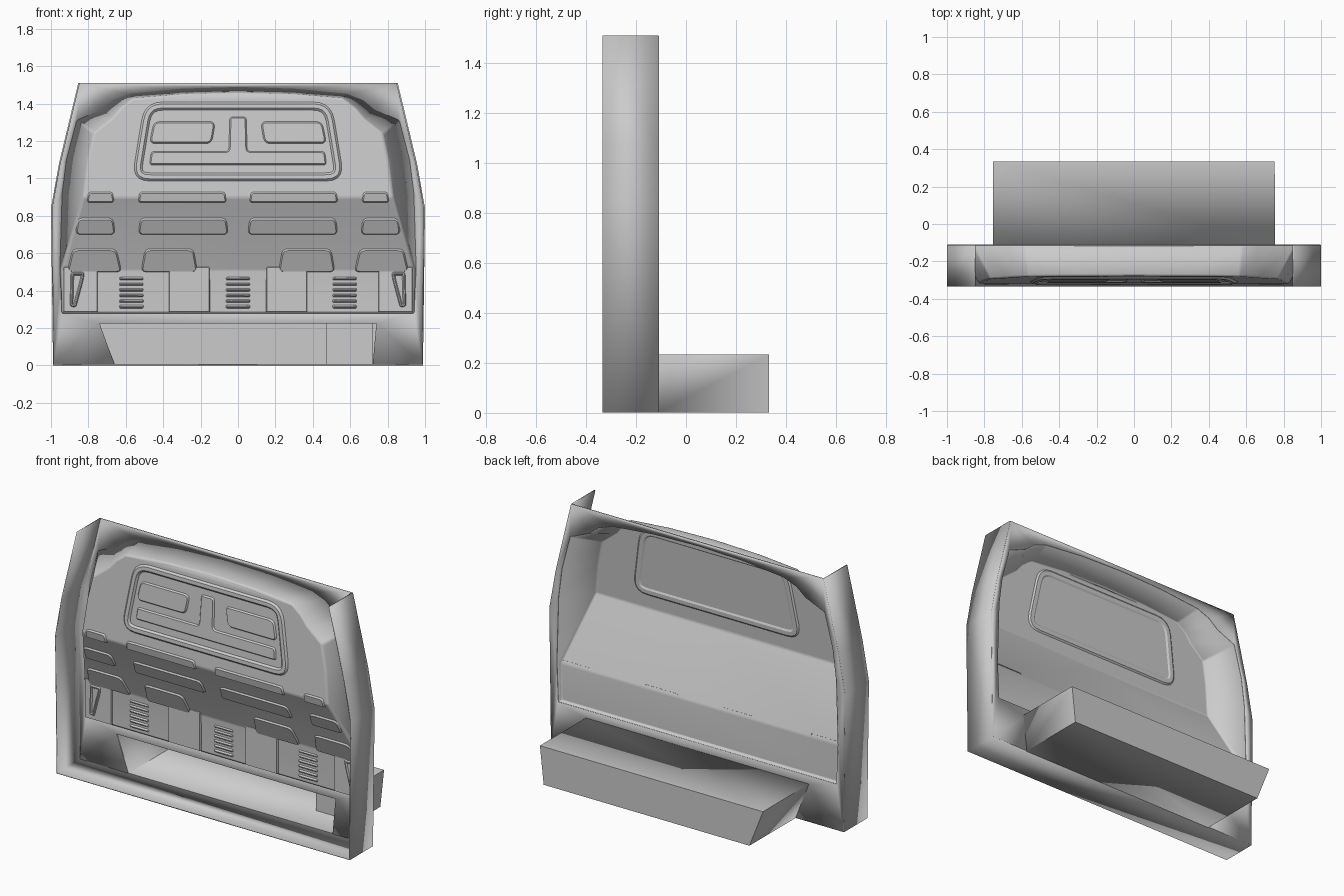
import bpy, bmesh, math
from mathutils import Vector

if "Cube" in bpy.data.objects:
    bpy.data.objects.remove(bpy.data.objects["Cube"])

T = 0.008                      # sheet thickness


def obj(name, bm, thick=0, mirror=False, bevel=0):
    me = bpy.data.meshes.new(name)
    bm.to_mesh(me)
    bm.free()
    o = bpy.data.objects.new(name, me)
    bpy.context.collection.objects.link(o)
    bpy.context.view_layer.objects.active = o
    o.select_set(True)
    bpy.ops.object.shade_smooth_by_angle(angle=math.radians(28))
    o.select_set(False)
    if mirror:
        o.modifiers.new("Mirror", 'MIRROR').use_clip = True
    if bevel:
        b = o.modifiers.new("Bevel", 'BEVEL')
        b.width, b.segments, b.limit_method = bevel, 3, 'ANGLE'
        b.angle_limit = math.radians(20)
    if thick:
        s = o.modifiers.new("Solidify", 'SOLIDIFY')
        s.thickness, s.offset = thick, 0
    return o


def surf(z):
    """Front surface depth of the pressed panel at height z."""
    p = [(0.0, -.13), (.51, -.135), (.9, -.315), (1.5, -.272)]
    for (a, ya), (b, yb) in zip(p, p[1:]):
        if z <= b:
            return ya + (yb - ya) * (z - a) / (b - a)
    return p[-1][1]


def rounded(pts, r, n=5):
    out = []
    for i, c in enumerate(pts):
        c = Vector(c)
        a, b = Vector(pts[i - 1]) - c, Vector(pts[(i + 1) % len(pts)]) - c
        p = c + a.normalized() * min(r, a.length * .48)
        q = c + b.normalized() * min(r, b.length * .48)
        for k in range(n + 1):
            t = k / n
            out.append(p * (1 - t) ** 2 + c * 2 * t * (1 - t) + q * t * t)
    return out


def rect(x0, x1, z0, z1, taper=0):
    return [(x0, z0), (x1, z0), (x1 - taper, z1), (x0 + taper, z1)]


def pads(name, shapes, r=.02, steps=((.008, .01),), mirror=True, back=False, depth=surf):
    """Embossed shapes: rounded outlines laid on the panel, then stepped inwards."""
    bm = bmesh.new()
    for s in shapes:
        off = .006 if back else -.003
        vs = [bm.verts.new((p.x, depth(p.y) + off, p.y)) for p in rounded(s, r)]
        f = bm.faces.new(vs)
        f.normal_update()
        if (f.normal.y > 0) != back:
            f.normal_flip()
        for th, d in steps:
            bmesh.ops.inset_individual(bm, faces=[f], thickness=th, depth=d)
    return obj(name, bm, mirror=mirror)


# pressed panel: outer rim and inner face outline (right half)
rim = [(.94, .28), (.95, .52), (.938, .92), (.915, 1.1), (.86, 1.31),
       (.73, 1.365), (.67, 1.415), (.58, 1.45), (.3, 1.477), (0, 1.486)]
face = [(.93, .285), (.935, .51), (.825, .9), (.80, 1.1), (.77, 1.24),
        (.67, 1.32), (.63, 1.37), (.56, 1.425), (.3, 1.447), (0, 1.455)]
bm = bmesh.new()
R = [bm.verts.new((x, -.113, z)) for x, z in rim]
F = [bm.verts.new((x, surf(z), z)) for x, z in face]
C = [bm.verts.new((0, surf(z), z)) for x, z in face[:-1]] + [F[-1]]
for i in range(len(rim) - 1):
    bm.faces.new((R[i], R[i + 1], F[i + 1], F[i]))
    q = [F[i], F[i + 1], C[i + 1], C[i]]
    bm.faces.new(list(dict.fromkeys(q)))
base = bm.verts.new((0, -.113, .28))
bm.faces.new((R[0], F[0], C[0], base))
bmesh.ops.recalc_face_normals(bm, faces=bm.faces)
obj("bulkhead_panel", bm, T, True, .018)

# back plate with the panel opening and the footwell cut-out
side = [(.986, .004), (.996, .84), (.953, 1.08), (.85, 1.51)]
outer = side + [(-x, z) for x, z in reversed(side)]
outer += [(-.66, .004), (-.74, .225), (.74, .225), (.72, .004)]
hole = rim + [(-x, z) for x, z in reversed(rim[:-1])]
bm = bmesh.new()
edges = []
for loop in (outer, hole):
    vs = [bm.verts.new((x, -.113, z)) for x, z in loop]
    edges += [bm.edges.new((vs[i - 1], vs[i])) for i in range(len(vs))]
bmesh.ops.triangle_fill(bm, edges=edges, use_beauty=True, use_dissolve=False)
obj("back_plate", bm, T)

# side walls and floor in one bent strip
strip = list(reversed(side)) + [(-x, z) for x, z in side]
bm = bmesh.new()
a = [bm.verts.new((x, -.335, z)) for x, z in strip]
b = [bm.verts.new((x, -.111, z)) for x, z in strip]
for i in range(len(strip) - 1):
    bm.faces.new((a[i], a[i + 1], b[i + 1], b[i]))
obj("walls_and_floor", bm, T)

# hollow footwell box behind, open to the front
sec = [(-.66, .004), (.725, .004), (.75, .231), (-.75, .231)]
bm = bmesh.new()
a = [bm.verts.new((x, -.113, z)) for x, z in sec]
b = [bm.verts.new((x, .331, z)) for x, z in sec]
for i in range(4):
    bm.faces.new((a[i - 1], a[i], b[i], b[i - 1]))
bm.faces.new(b)
bmesh.ops.recalc_face_normals(bm, faces=bm.faces)
obj("footwell_box", bm, T)

# step inside the footwell
bm = bmesh.new()
bmesh.ops.create_cube(bm, size=1)
for v in bm.verts:
    v.co = (.595 + v.co.x * .25, .203 + v.co.y * .246, .117 + v.co.z * .222)
obj("footwell_step", bm)

# window frame with a sunken pane, plus its lip at the rear
window = [(-.57, .985), (.57, .985), (.5, 1.41), (-.5, 1.41)]
pads("window_frame", [window], .1, ((.012, .012), (.022, 0), (.012, -.012)), False)
pads("window_rear_lip", [window], .1, ((.01, .008), (.025, 0), (.01, -.006)), False, True)
pads("window_slots", [[(.14, 1.185), (.475, 1.185), (.45, 1.305), (.12, 1.305)]], .035)
pads("window_tee", [[(-.475, 1.07), (.475, 1.07), (.465, 1.145), (.05, 1.145),
                     (.045, 1.33), (-.045, 1.33), (-.05, 1.145), (-.465, 1.145)]],
     .02, mirror=False)

# stiffening beads across the bend and the sloped face
pads("upper_beads", [rect(.06, .535, .87, .93, .008), rect(.66, .81, .87, .93, .01)])
pads("middle_beads", [rect(.05, .535, .7, .79, .012), rect(.655, .87, .7, .79, .012)], .03)
pads("arch_pads", [rect(.215, .52, .5, .625, .022), rect(.62, .915, .5, .625, .03)], .03)


# lower pads, louvres and corner pockets
def low(z):
    return -.133


pads("lower_pads", [rect(.15, .37, .285, .53), rect(.75, .935, .285, .53)], .006,
     ((.005, .012),), depth=low)
louvre = [(z, z + .019) for z in [.305 + .03 * i for i in range(6)]]
pads("side_louvres", [rect(.505, .635, *l) for l in louvre], .008, depth=low)
pads("centre_louvres", [rect(-.065, .065, *l) for l in louvre], .008, mirror=False, depth=low)
pads("corner_pockets", [[(.865, .31), (.9, .315), (.895, .5), (.82, .5), (.825, .46)]],
     .015, ((.006, .01), (.006, 0), (.006, -.008)), depth=lambda z: -.143)
